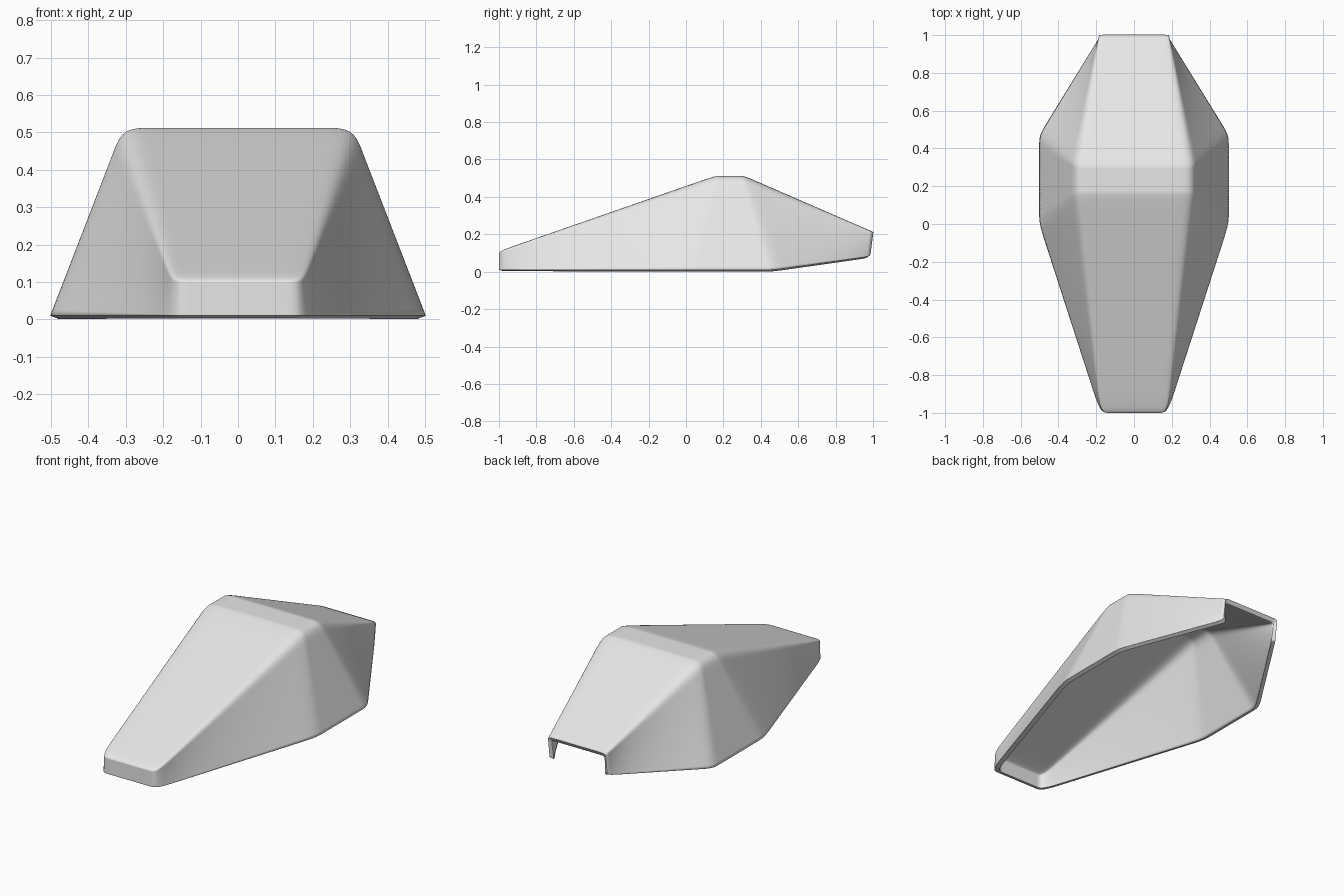
import bpy, bmesh

if "Cube" in bpy.data.objects:
    bpy.data.objects.remove(bpy.data.objects["Cube"])

# Right-hand half of the shell: (x, y, z) of each corner
half = [
    (0.178, -1.0, 0.010), (0.178, -1.0, 0.110),      # nose, low / high
    (0.502, 0.0, 0.010), (0.308, 0.155, 0.512),      # front shoulder, low / high
    (0.502, 0.47, 0.010), (0.308, 0.312, 0.512),     # rear shoulder, low / high
    (0.185, 0.985, 0.082), (0.185, 1.002, 0.212),    # open tail, low / high
]

bm = bmesh.new()
right = [bm.verts.new(p) for p in half]
left = [bm.verts.new((-x, y, z)) for x, y, z in half]

bm.faces.new((left[0], right[0], right[1], left[1]))  # nose wall
for i in (0, 2, 4):
    bm.faces.new((right[i], right[i + 2], right[i + 3], right[i + 1]))
    bm.faces.new((left[i + 1], left[i + 3], left[i + 2], left[i]))
    bm.faces.new((left[i + 1], right[i + 1], right[i + 3], left[i + 3]))
bmesh.ops.recalc_face_normals(bm, faces=bm.faces)
if sum(f.normal.z for f in bm.faces) < 0:
    bmesh.ops.reverse_faces(bm, faces=bm.faces)

# Creases keep the panel edges tight, with a small rounding
CREASE = 0.7
layer = bm.edges.layers.float.new("crease_edge")
for e in bm.edges:
    e[layer] = CREASE

mesh = bpy.data.meshes.new("canopy_shell")
bm.to_mesh(mesh)
bm.free()
shell = bpy.data.objects.new("canopy_shell", mesh)
bpy.context.collection.objects.link(shell)

# Wall thickness, then rounded subdivision
solid = shell.modifiers.new("Thickness", 'SOLIDIFY')
solid.thickness = 0.025
solid.offset = -1
solid.use_even_offset = True
solid.use_quality_normals = True
solid.edge_crease_inner = CREASE
solid.edge_crease_outer = CREASE
solid.edge_crease_rim = CREASE
sub = shell.modifiers.new("Rounding", 'SUBSURF')
sub.levels = sub.render_levels = 5
for p in mesh.polygons:
    p.use_smooth = True

mat = bpy.data.materials.new("light_grey")
mat.diffuse_color = (0.8, 0.8, 0.8, 1)
mat.use_nodes = True
mat.node_tree.nodes["Principled BSDF"].inputs["Base Color"].default_value = mat.diffuse_color
mesh.materials.append(mat)
